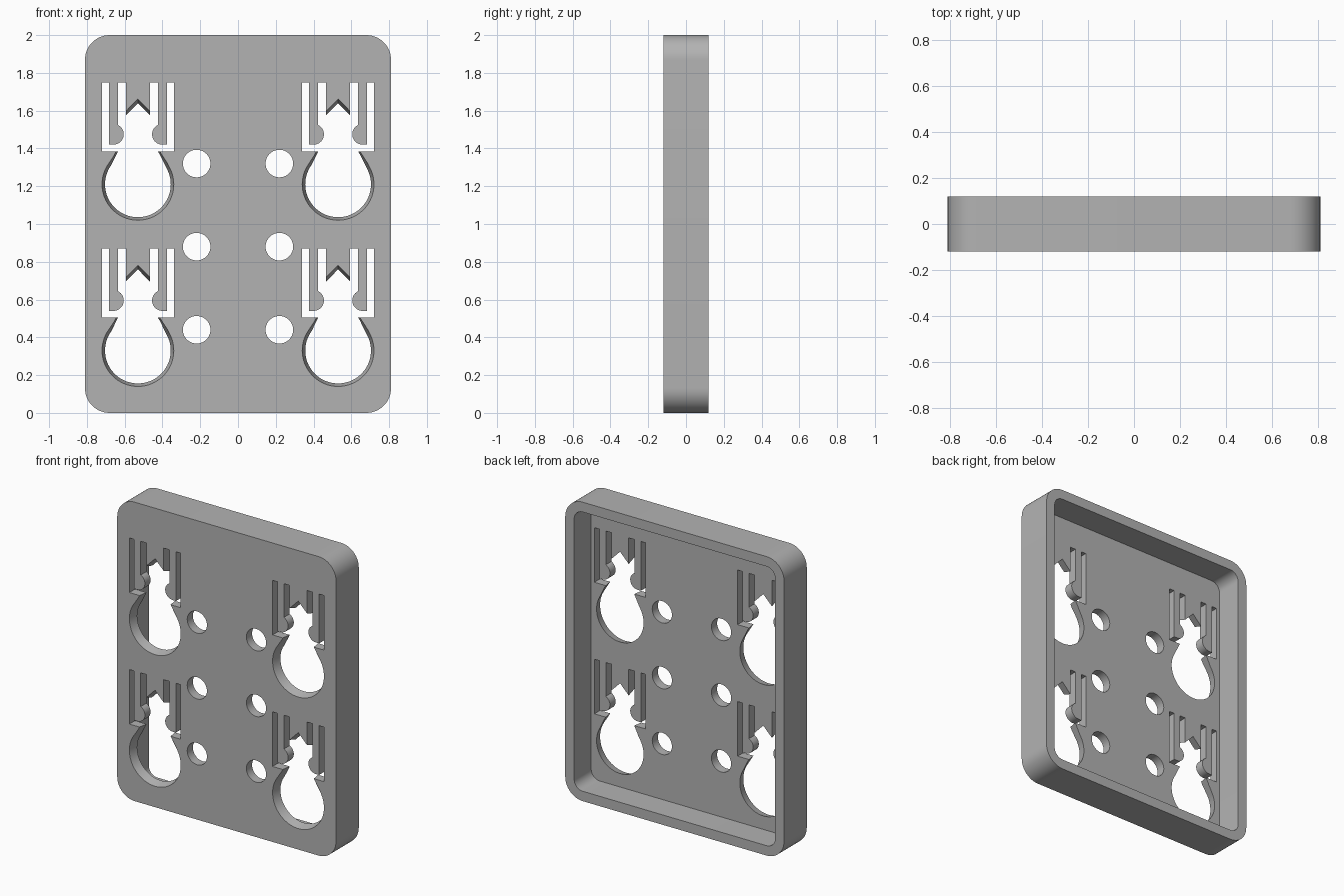
import bpy, bmesh, math

cube = bpy.data.objects.get("Cube")
if cube:
    bpy.data.objects.remove(cube, do_unlink=True)

W, H, D = 1.62, 2.0, 0.24      # overall size
WALL, PANEL = 0.066, 0.06      # rim width and front panel thickness
FRONT, BACK = -D / 2, D / 2
PITCH = 0.88                   # vertical distance between keyholes

grey = bpy.data.materials.new("plain grey")
grey.use_nodes = True
colour = (0.45, 0.45, 0.45, 1)
grey.diffuse_color = colour
grey.node_tree.nodes["Principled BSDF"].inputs["Base Color"].default_value = colour


def arc(cx, cz, r, start, end, n):
    angles = [math.radians(start + (end - start) * i / n) for i in range(n + 1)]
    return [(cx + r * math.cos(a), cz + r * math.sin(a)) for a in angles]


def rounded_rect(w, h, r):
    points = []
    for i, (sx, sz) in enumerate([(1, 1), (-1, 1), (-1, -1), (1, -1)]):
        points += arc(sx * (w / 2 - r), H / 2 + sz * (h / 2 - r), r,
                      90 * i, 90 * i + 90, 12)
    return points


def loft(bm, front, back, y0, y1):
    """Solid between two matching outlines in the xz plane."""
    a = [bm.verts.new((x, y0, z)) for x, z in front]
    b = [bm.verts.new((x, y1, z)) for x, z in back]
    bm.faces.new(a)
    bm.faces.new(b[::-1])
    for i in range(len(a)):
        j = (i + 1) % len(a)
        bm.faces.new((a[i], b[i], b[j], a[j]))


def keyhole(t):
    """Keyhole outline with two spring tongues; t narrows the bowl and notch."""
    half = arc(0, 1.21, 0.19 - 0.016 * t, -90, 30, 28)
    half += [(0.115 - 0.01 * t, 1.385), (0.19, 1.385), (0.19, 1.75),
             (0.154, 1.75), (0.154, 1.42)]
    half += arc(0.13, 1.475, 0.055, 270, 116, 16)      # tongue bump
    half += [(0.106, 1.75), (0.064, 1.75), (0.064, 1.597 - 0.022 * t),
             (0, 1.662 - 0.022 * t)]
    return half + [(-x, z) for x, z in half[-2:0:-1]]


def make_object(name, bm):
    bmesh.ops.recalc_face_normals(bm, faces=bm.faces)
    mesh = bpy.data.meshes.new(name)
    bm.to_mesh(mesh)
    bm.free()
    mesh.materials.append(grey)
    obj = bpy.data.objects.new(name, mesh)
    bpy.context.collection.objects.link(obj)
    return obj


# Rounded plate
bm = bmesh.new()
outline = rounded_rect(W, H, 0.13)
loft(bm, outline, outline, FRONT, BACK)
plate = make_object("mounting_plate", bm)

# Recess in the back
bm = bmesh.new()
outline = rounded_rect(W - 2 * WALL, H - 2 * WALL, 0.13 - WALL)
loft(bm, outline, outline, FRONT + PANEL, BACK + 0.1)
recess = make_object("recess_cutter", bm)

# Keyholes and round holes through the panel, with a little overshoot
bm = bmesh.new()
over = 0.02
t = over / PANEL
for side in (-1, 1):
    for row in range(2):
        shapes = [[(x + side * 0.53, z - row * PITCH) for x, z in keyhole(k)]
                  for k in (-t, 1 + t)]
        loft(bm, *shapes, FRONT - over, FRONT + PANEL + over)
    for row in range(3):
        ring = arc(side * 0.219, 1.32 - row * PITCH / 2, 0.073, 0, 360, 40)[:-1]
        loft(bm, ring, ring, FRONT - over, FRONT + PANEL + over)
holes = make_object("hole_cutter", bm)

# Cut the plate and bake the result
for cutter in (recess, holes):
    cutter.hide_render = True
    mod = plate.modifiers.new(cutter.name, "BOOLEAN")
    mod.operation = "DIFFERENCE"
    mod.solver = "EXACT"
    mod.object = cutter
bpy.context.view_layer.update()
result = bpy.data.meshes.new_from_object(
    plate.evaluated_get(bpy.context.evaluated_depsgraph_get()))
plate.modifiers.clear()
plate.data = result
for cutter in (recess, holes):
    bpy.data.objects.remove(cutter, do_unlink=True)

# Smooth the curved walls, keep the edges crisp
for obj in bpy.context.selected_objects:
    obj.select_set(False)
plate.select_set(True)
bpy.context.view_layer.objects.active = plate
bpy.ops.object.shade_smooth_by_angle(angle=math.radians(30))
